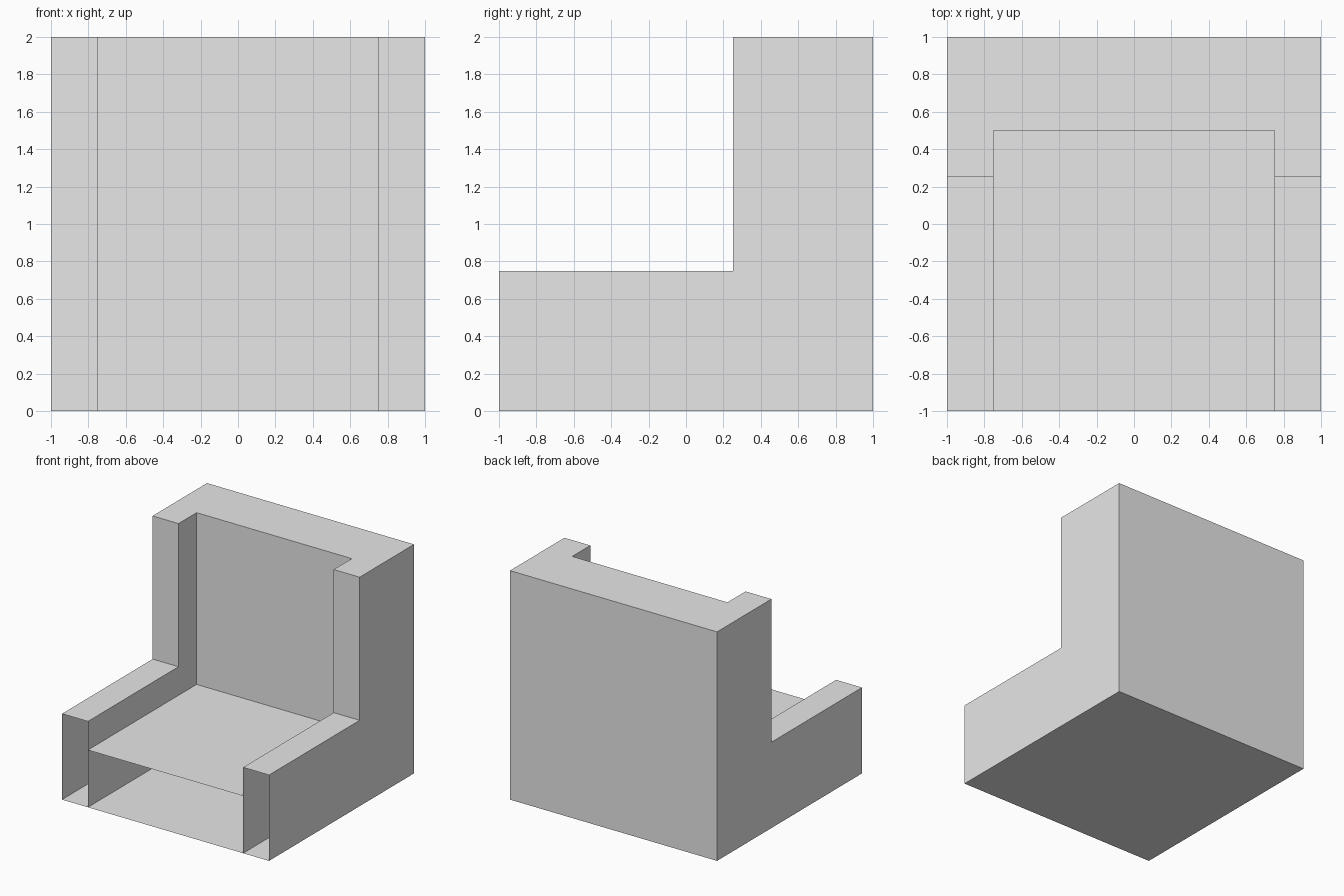
import bpy
import bmesh
from mathutils import Vector

cube = bpy.data.objects.get("Cube")
if cube:
    bpy.data.objects.remove(cube, do_unlink=True)

# One plain grey for the whole chair
grey = bpy.data.materials.new("plain grey")
grey.use_nodes = True
colour = (0.8, 0.8, 0.8, 1)
grey.diffuse_color = colour
grey.node_tree.nodes["Principled BSDF"].inputs["Base Color"].default_value = colour


def box(name, low, high, open_front=False):
    """Flat-shaded box between two corners, optionally without its front face."""
    low, high = Vector(low), Vector(high)
    bm = bmesh.new()
    bmesh.ops.create_cube(bm, size=1)
    bmesh.ops.scale(bm, vec=high - low, verts=bm.verts)
    bmesh.ops.translate(bm, vec=(low + high) / 2, verts=bm.verts)
    if open_front:
        bm.normal_update()
        front = [f for f in bm.faces if f.normal.y < -0.5]
        bmesh.ops.delete(bm, geom=front, context="FACES")
    mesh = bpy.data.meshes.new(name)
    bm.to_mesh(mesh)
    bm.free()
    mesh.materials.append(grey)
    obj = bpy.data.objects.new(name, mesh)
    bpy.context.collection.objects.link(obj)
    return obj


# Hollow seat and solid backrest
inner = 0.75
box("seat", (-inner, -1, 0), (inner, 0.5, 0.5), open_front=True)
box("backrest", (-inner, 0.5, 0), (inner, 1, 2))

# Hollow armrest and tall wing on each side
for side, x0, x1 in (("left", inner, 1), ("right", -1, -inner)):
    box(side + "_armrest", (x0, -1, 0), (x1, 0.25, 0.75), open_front=True)
    box(side + "_wing", (x0, 0.25, 0), (x1, 1, 2))
